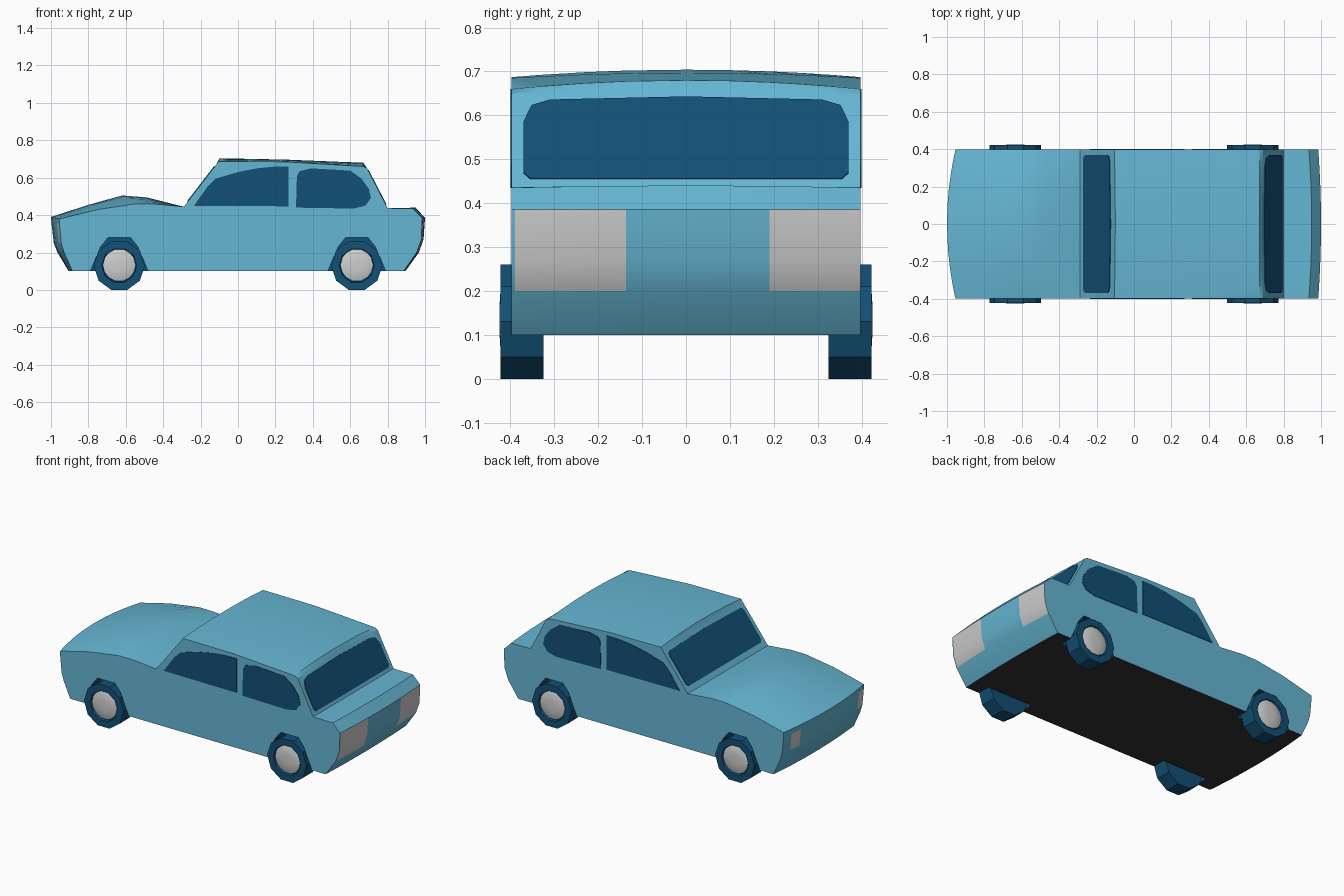
import bpy, bmesh, math
from mathutils import Vector

cube = bpy.data.objects.get("Cube")
if cube:
    bpy.data.objects.remove(cube, do_unlink=True)


def material(name, r, g, b):
    m = bpy.data.materials.new(name)
    m.use_nodes = True
    m.diffuse_color = (r, g, b, 1)
    node = m.node_tree.nodes["Principled BSDF"]
    node.inputs["Base Color"].default_value = (r, g, b, 1)
    node.inputs["Roughness"].default_value = 0.7
    return m


PAINT = material("light blue paint", 0.13, 0.47, 0.65)
DARK = material("dark blue", 0.006, 0.08, 0.18)
UNDER = material("underside black", 0.035, 0.034, 0.032)
LIGHT = material("pale grey", 0.62, 0.62, 0.63)


def finish(name, bm, mats, smooth=None):
    bmesh.ops.recalc_face_normals(bm, faces=bm.faces)
    mesh = bpy.data.meshes.new(name)
    bm.to_mesh(mesh)
    bm.free()
    obj = bpy.data.objects.new(name, mesh)
    bpy.context.collection.objects.link(obj)
    for m in mats:
        mesh.materials.append(m)
    if smooth:
        shade(obj, smooth)
    return obj


def shade(obj, degrees):
    bpy.ops.object.select_all(action='DESELECT')
    obj.select_set(True)
    bpy.context.view_layer.objects.active = obj
    bpy.ops.object.shade_smooth_by_angle(angle=math.radians(degrees))


def prism(bm, outline, origin, u, v, depth, index=0):
    """Extrude a flat outline, drawn on the axes u and v, by the vector depth."""
    o, u, v = Vector(origin), Vector(u), Vector(v)
    face = bm.faces.new([bm.verts.new(o + u * a + v * b) for a, b in outline])
    ext = bmesh.ops.extrude_face_region(bm, geom=[face], use_keep_orig=True)
    moved = [g for g in ext["geom"] if isinstance(g, bmesh.types.BMVert)]
    bmesh.ops.translate(bm, verts=moved, vec=Vector(depth))
    for f in bm.faces:
        f.material_index = index


def lathe(name, profile, segments, centre, side, mat, smooth=None):
    """Spin a (radius, y) profile around the y axis."""
    bm = bmesh.new()
    rings = []
    for r, y in profile:
        rings.append([bm.verts.new((centre[0] + r * math.cos(math.tau * i / segments), side * y,
                                    centre[1] + r * math.sin(math.tau * i / segments)))
                      for i in range(segments)])
    for a, b in zip(rings, rings[1:]):
        for i in range(segments):
            j = (i + 1) % segments
            bm.faces.new((a[i], a[j], b[j], b[i]))
    bm.faces.new(rings[0])
    bm.faces.new(rings[-1])
    return finish(name, bm, [mat], smooth)


# Body outline, nose to tail: x, z at the flank, then x, z on the centre line
HALF = 0.397
ROWS = [
    (-.885, .10, -.905, .10), (-.93, .20, -.965, .20), (-.945, .25, -.985, .25),
    (-.955, .355, -.997, .355), (-.955, .38, -1, .39),
    (-.75, .43, -.80, .455), (-.55, .46, -.62, .505), (-.45, .46, -.49, .495),
    (-.29, .445, -.29, .445), (-.115, .672, -.115, .672), (-.105, .687, -.10, .704),
    (.25, .685, .25, .697), (.67, .66, .67, .68), (.69, .65, .69, .65),
    (.80, .437, .80, .437), (.935, .435, .95, .44), (.985, .385, 1, .385),
    (.98, .27, .992, .27), (.955, .20, .967, .20), (.885, .10, .895, .10),
]
# Stations across the body, including the lamp edges
YS = [-HALF, -.39, -.33, -.23, -.137, 0, .10, .19, .26, .335, HALF]
HEADLAMPS = [(-.39, -.33), (.26, .335)]
TAIL_LAMPS = [(-.39, -.137), (.19, HALF)]


def inside(y, spans):
    return any(a < y < b for a, b in spans)


bm = bmesh.new()
sections = []
for y in YS:
    w = 1 - (abs(y) / HALF) ** 2
    sections.append([bm.verts.new((xe + (xc - xe) * w, y, ze + (zc - ze) * w))
                     for xe, ze, xc, zc in ROWS])
n = len(ROWS)
for k in range(len(YS) - 1):
    a, b = sections[k], sections[k + 1]
    mid = (YS[k] + YS[k + 1]) / 2
    for i in range(n):
        j = (i + 1) % n
        f = bm.faces.new((a[i], a[j], b[j], b[i]))
        if i == n - 1:
            f.material_index = 2
        elif i == 2 and inside(mid, HEADLAMPS):
            f.material_index = 3
        elif i in (16, 17) and inside(mid, TAIL_LAMPS):
            f.material_index = 3
bm.faces.new(sections[0])
bm.faces.new(sections[-1])
BODY_MATS = [PAINT, DARK, UNDER, LIGHT]
body = finish("body", bm, BODY_MATS)

# Wheel arches cut out of the flanks
ARCH = [(-.165, .05), (-.155, .10), (-.10, .23), (-.06, .28),
        (.06, .28), (.10, .23), (.155, .10), (.165, .05)]
AXLES = {"front": -.635, "rear": .635}
bm = bmesh.new()
for x in AXLES.values():
    for s in (-1, 1):
        prism(bm, ARCH, (x, s * .315, 0), (1, 0, 0), (0, 0, 1), (0, s * .15, 0), 1)
cutter = finish("arch_cutter", bm, BODY_MATS)
cutter.hide_render = True
mod = body.modifiers.new("arches", 'BOOLEAN')
mod.operation = 'DIFFERENCE'
mod.solver = 'EXACT'
mod.object = cutter
bpy.context.view_layer.objects.active = body
bpy.ops.object.modifier_apply(modifier=mod.name)
bpy.data.objects.remove(cutter, do_unlink=True)
shade(body, 28)

# Side windows
SIDE_WINDOWS = {
    "front_side_window": [(-.235, .45), (.27, .447), (.27, .66), (.20, .66), (.10, .65),
                          (0, .63), (-.12, .595), (-.165, .55)],
    "rear_side_window": [(.31, .44), (.62, .435), (.68, .45), (.71, .49), (.70, .54),
                         (.66, .595), (.60, .638), (.39, .65), (.33, .635), (.315, .61)],
}
for name, outline in SIDE_WINDOWS.items():
    for s, label in ((-1, "near"), (1, "far")):
        bm = bmesh.new()
        prism(bm, outline, (0, s * (HALF - .002), 0), (1, 0, 0), (0, 0, 1), (0, s * .005, 0))
        finish(f"{name}_{label}", bm, [DARK])


# Windscreen and back window, laid on the sloping panels
def screen(name, foot, head, low, high, corner):
    foot, head = Vector(foot), Vector(head)
    up = (head - foot).normalized()
    out = Vector((-up.z, 0, up.x))
    if out.z < 0:
        out = -out
    half = [(.355, low), (.37, low + .015), (.37, high - corner),
            (.37 - corner * .3, high - corner * .3), (.37 - corner, high - .004)]
    outline = half + [(0, high + .004)] + [(-a, b) for a, b in reversed(half)]
    bm = bmesh.new()
    prism(bm, outline, foot - out * .002, (0, 1, 0), up, out * .006)
    finish(name, bm, [DARK])


screen("windscreen", (-.29, 0, .445), (-.115, 0, .672), .035, .268, .03)
screen("back_window", (.80, 0, .437), (.69, 0, .65), .02, .226, .06)

# Wheels
for end, x in AXLES.items():
    for s, label in ((-1, "near"), (1, "far")):
        centre = (x, .13)
        lathe(f"{end}_tyre_{label}",
              [(.1367, .325), (.1367, .423), (.094, .423), (.09, .41)],
              10, centre, s, DARK)
        lathe(f"{end}_hub_{label}",
              [(.086, .40), (.086, .415), (.062, .423), (.03, .425)],
              14, (x, .134), s, LIGHT, 40)
